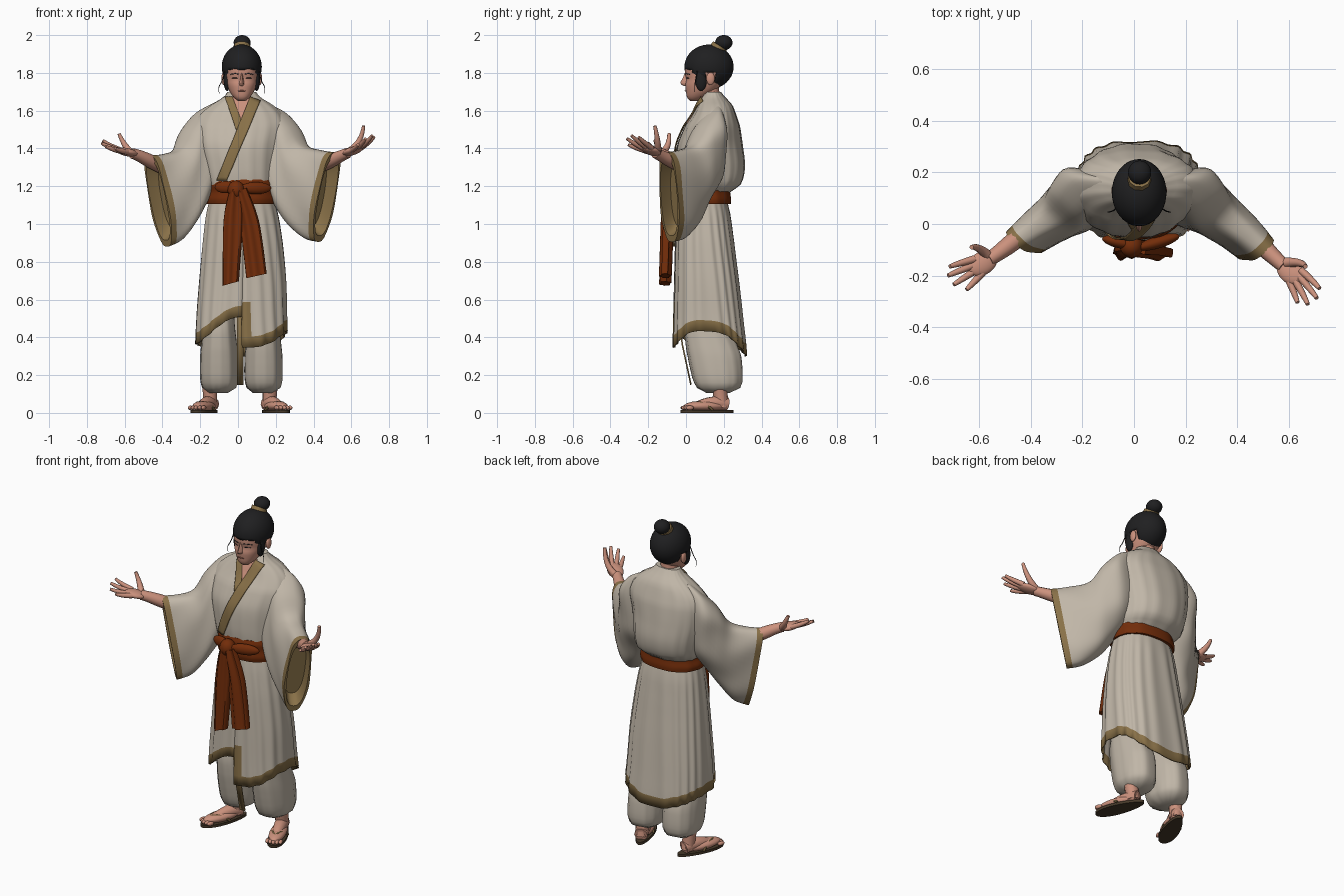
import bpy, bmesh, math
from mathutils import Vector as V
from mathutils.bvhtree import BVHTree

if "Cube" in bpy.data.objects:
    bpy.data.objects.remove(bpy.data.objects["Cube"])


def mat(name, r, g, b):
    m = bpy.data.materials.new(name)
    m.diffuse_color = (r, g, b, 1)
    m.use_nodes = True
    m.node_tree.nodes["Principled BSDF"].inputs["Base Color"].default_value = m.diffuse_color
    return m


CLOTH = mat("cream cloth", .53, .47, .39)
TRIM = mat("tan trim", .25, .165, .065)
SASH = mat("rust sash", .17, .026, .003)
SKIN = mat("skin", .6, .285, .205)
HAIR = mat("black hair", .014, .014, .015)
SOLE = mat("dark sole", .06, .04, .022)
STRAP = mat("olive strap", .13, .085, .035)
LIP = mat("lip", .36, .14, .1)


def finish(name, bm, mats, smooth=True, solid=0):
    bmesh.ops.recalc_face_normals(bm, faces=bm.faces[:])
    me = bpy.data.meshes.new(name)
    bm.to_mesh(me)
    bm.free()
    for m in mats:
        me.materials.append(m)
    for p in me.polygons:
        p.use_smooth = smooth
    ob = bpy.data.objects.new(name, me)
    bpy.context.collection.objects.link(ob)
    if solid:
        mod = ob.modifiers.new("thickness", "SOLIDIFY")
        mod.thickness, mod.offset = solid, -1
    bpy.context.view_layer.objects.active = ob
    ob.select_set(True)
    bpy.ops.object.shade_smooth_by_angle(angle=math.radians(50))
    ob.select_set(False)
    return ob


def loft(name, rings, mats, rule=None, closed=True, caps=(True, True), solid=0):
    """Skin a list of point rings; rule(row, column, centre) picks the material."""
    bm = bmesh.new()
    vs = [[bm.verts.new(p) for p in r] for r in rings]
    n = len(rings[0])
    for i in range(len(vs) - 1):
        for j in range(n if closed else n - 1):
            k = (j + 1) % n
            f = bm.faces.new((vs[i][j], vs[i][k], vs[i + 1][k], vs[i + 1][j]))
            if rule:
                f.material_index = rule(i, j, f.calc_center_median())
    for on, r, row in ((caps[0], vs[0], 0), (caps[1], vs[-1], len(vs) - 2)):
        if on and closed:
            f = bm.faces.new(r)
            if rule:
                f.material_index = rule(row, 0, f.calc_center_median())
    return finish(name, bm, mats, solid=solid)


def sample(keys, t):
    """Smooth lookup in rows of (t, values...)."""
    keys = sorted(keys)
    t = min(max(t, keys[0][0]), keys[-1][0])
    i = max(k for k in range(len(keys) - 1) if keys[k][0] <= t)
    a, b = keys[i], keys[i + 1]
    p, q = keys[max(i - 1, 0)], keys[min(i + 2, len(keys) - 1)]
    s, out = (t - a[0]) / (b[0] - a[0]), []
    for w, x, y, z in zip(p[1:], a[1:], b[1:], q[1:]):
        out.append(x + .5 * s * (y - w + s * (2 * w - 5 * x + 4 * y - z + s * (3 * (x - y) + z - w))))
    return out


def soft(k, e):
    return math.copysign(abs(k) ** e, k)


def section(keys, z, a, fold=0, count=14, sq=.9):
    """Point on a rounded body section; angle 0 faces the front, turning to +x."""
    cx, rx, y0, y1 = sample(keys, z)
    s, c = soft(math.sin(a), sq), soft(-math.cos(a), sq)
    f = 1 + fold * math.sin(count * a + 1.5 * math.sin(3 * a) + 2 * z)
    return V((cx + rx * s * f, (y0 + y1) / 2 + (y1 - y0) / 2 * c * f, z))


def body(name, keys, m, rows=20, n=48, fold=0, count=14, sq=.9):
    lo, hi = min(keys)[0], max(keys)[0]
    rings = [[section(keys, lo + (hi - lo) * i / rows, 2 * math.pi * j / n, fold, count, sq)
              for j in range(n)] for i in range(rows + 1)]
    return loft(name, rings, [m])


def tube(name, pts, radii, m):
    cu = bpy.data.curves.new(name, "CURVE")
    cu.dimensions, cu.bevel_depth, cu.bevel_resolution, cu.use_fill_caps = "3D", 1, 3, True
    sp = cu.splines.new("NURBS")
    sp.points.add(len(pts) - 1)
    for p, co, r in zip(sp.points, pts, radii):
        p.co, p.radius = (*co, 1), r
    sp.order_u, sp.use_endpoint_u, sp.resolution_u = 3, True, 5
    cu.materials.append(m)
    bpy.context.collection.objects.link(bpy.data.objects.new(name, cu))


def ball(name, c, size, m, axis=(1, 0, 0), cut=None):
    bm = bmesh.new()
    bmesh.ops.create_uvsphere(bm, u_segments=40, v_segments=24, radius=1)
    if cut:
        bmesh.ops.delete(bm, geom=[f for f in bm.faces if cut(f.calc_center_median())], context="FACES")
    for v in bm.verts:
        v.co = V(v.co[i] * size[i] for i in range(3))
    bmesh.ops.rotate(bm, verts=bm.verts, matrix=V(axis).to_track_quat("X", "Z").to_matrix())
    bmesh.ops.translate(bm, verts=bm.verts, vec=V(c))
    return finish(name, bm, [m], solid=.008 if cut else 0)


# Robe upper body
torso = body("robe_top", [
    (1.15, .02, .165, -.035, .215), (1.21, .012, .2, -.05, .29), (1.3, .005, .215, -.055, .312),
    (1.42, 0, .235, -.045, .3), (1.52, .01, .245, -.005, .285), (1.58, .015, .22, .035, .265),
    (1.63, .02, .165, .06, .245), (1.67, .02, .1, .08, .21), (1.7, .02, .075, .1, .185)],
    CLOTH, 28, 72, .012, 17)
tree = BVHTree.FromPolygons([v.co for v in torso.data.vertices], [p.vertices[:] for p in torso.data.polygons])


def drape(name, left, right, m, off):
    """Lay a strip between two x-z lines onto the front of the robe."""
    def hit(x, z):
        p = tree.ray_cast(V((x, -1, z)), V((0, 1, 0)))[0] or tree.find_nearest(V((x, .08, z)))[0]
        return p + V((0, -off, 0))
    rows = []
    for i in range(25):
        a, b = [V(e[0]).lerp(V(e[1]), i / 24) for e in (left, right)]
        rows.append([hit(*a.lerp(b, j / 6)) for j in range(7)])
    loft(name, rows, [m], closed=False, solid=.006)


drape("chest_opening", ((-.03, 1.675), (.005, 1.53)), ((.07, 1.675), (.02, 1.53)), SKIN, .004)
drape("collar_under", ((-.07, 1.675), (-.01, 1.5)), ((-.03, 1.675), (.025, 1.53)), TRIM, .008)
drape("collar_over", ((.065, 1.675), (-.115, 1.23)), ((.12, 1.655), (-.06, 1.23)), TRIM, .012)

# Robe skirt, split at the front, with a trimmed uneven hem
SKIRT = [(1.17, .02, .165, -.03, .21), (1.05, .022, .19, -.045, .235), (.9, .025, .21, -.055, .255),
         (.7, .025, .228, -.06, .28), (.5, .02, .238, -.065, .302), (.3, .02, .245, -.07, .322)]
HEM = [(0, .345), (.06, .36), (.2, .43), (.3, .415), (.4, .345), (.5, .3), (.6, .33), (.7, .36), (.8, .37),
       (.88, .41), (1, .51)]
N = 110
rows = []
for i in range(23):
    row = []
    for j in range(N + 1):
        hem = sample(HEM, j / N)[0]
        z = hem if i == 22 else 1.17 + (hem + .058 - 1.17) * i / 21
        row.append(section(SKIRT, z, 2 * math.pi * j / N, .02 * min(1, i / 5), 19, .9 - .2 * i / 22))
    rows.append(row)
loft("robe_skirt", rows, [CLOTH, TRIM],
     lambda i, j, c: int(i == 21 or (j < 2 and c.z < .57)), closed=False, solid=.008)

# Trousers, gathered at the ankles
for side, cx in (("left", -.1), ("right", .135)):
    body(side + "_trouser", [
        (.105, cx - .005, .05, .11, .23), (.13, cx, .088, .06, .285), (.18, cx, .1, .035, .3),
        (.3, cx, .1, .01, .293), (.36, cx, .094, .0, .27), (.45, cx, .084, -.005, .23),
        (.6, cx, .075, .02, .2)], CLOTH, 18, 40, .02, 11)
loft("inner_trim", [[(x, y, z) for x in (-.005, .03)] for y, z in ((-.045, .58), (-.015, .36), (.03, .15))],
     [TRIM], closed=False, solid=.008)

# Sash with knot, bow loops and hanging ends
body("sash", [(1.105, .02, .188, -.05, .238), (1.13, .02, .192, -.057, .24), (1.17, .02, .183, -.056, .235),
              (1.21, .018, .186, -.06, .238), (1.235, .018, .178, -.052, .23)], SASH, 14, 60, .01, 9)
ball("sash_knot", (-.01, -.085, 1.18), (.045, .045, .05), SASH)
ball("sash_loop_right", (.095, -.07, 1.19), (.085, .024, .032), SASH, (1, .3, 0))
ball("sash_loop_left", (-.065, -.07, 1.195), (.06, .022, .032), SASH, (1, -.25, 0))
for name, keys in (("sash_end_left", [(0, -.015, 1.19, .032), (.3, -.025, 1.02, .052), (1, -.038, .685, .043)]),
                   ("sash_end_right", [(0, .015, 1.18, .032), (.3, .062, 1.0, .05), (1, .098, .725, .054)])):
    rings = []
    for i in range(15):
        x, z, w = sample(keys, i / 14)
        rings.append([(x + w * math.sin(a), -.095 - .015 * i / 14 + .028 * math.cos(a) + .007 * math.sin(x * 9 + 5 * a),
                       z + .012 * math.sin(a)) for a in [2 * math.pi * k / 32 for k in range(32)]])
    loft(name, rings, [SASH])

# Wide sleeves: rows of t, top point, bottom point, half width
R_SLEEVE = [(0, .13, .15, 1.645, .12, .15, 1.28, .08), (1, .225, .14, 1.595, .165, .13, 1.2, .115),
            (2, .29, .085, 1.52, .22, .08, 1.1, .115), (3, .345, .03, 1.42, .28, .04, 1.0, .1),
            (4, .44, -.04, 1.39, .36, -.015, .925, .082), (5, .515, -.105, 1.38, .425, -.075, .905, .07)]
L_SLEEVE = [(0, -.11, .15, 1.645, -.1, .15, 1.28, .08), (1, -.2, .14, 1.59, -.15, .13, 1.2, .115),
            (2, -.265, .08, 1.505, -.2, .08, 1.1, .115), (3, -.315, .03, 1.4, -.25, .03, 1.0, .1),
            (4, -.395, -.02, 1.37, -.31, -.01, .915, .082), (5, -.47, -.07, 1.365, -.375, -.06, .88, .068)]
for side, keys, sx in (("right", R_SLEEVE, 1), ("left", L_SLEEVE, -1)):
    rings = []
    steps = [(i * .225, 1) for i in range(21)] + [(4.55, 1), (5, 1), (5, .86), (4.5, .8), (4.2, .7)]
    for t, k in steps:
        d = sample(keys, t)
        top, bot, w = V(d[0:3]), V(d[3:6]), d[6] * k
        mid, half = (top + bot) / 2, (top - bot) / 2 * k
        ring = []
        for a in [2 * math.pi * q / 48 for q in range(48)]:
            f = 1 + .05 * math.sin(5 * a + 2.2 * t) * min(1, t) * (k == 1)
            ring.append(mid + half * soft(math.cos(a), .85)
                        + V((sx * .7, .7, 0)) * w * f * soft(math.sin(a), .75))
        rings.append(ring)
    loft(side + "_sleeve", rings, [CLOTH, TRIM], lambda i, j, c: int(i > 20))

# Forearms and open hands; each finger is (base, tip)
HANDS = (("right", (.42, -.01, 1.3), (.555, -.14, 1.365),
          [((.67, -.19, 1.41), (.72, -.25, 1.46)), ((.655, -.21, 1.405), (.71, -.288, 1.468)),
           ((.635, -.225, 1.4), (.675, -.312, 1.452)), ((.612, -.235, 1.395), (.635, -.305, 1.42))],
          [(.59, -.15, 1.385), (.655, -.145, 1.43), (.665, -.165, 1.52)]),
         ("left", (-.38, .0, 1.29), (-.535, -.12, 1.368),
          [((-.64, -.14, 1.395), (-.715, -.165, 1.442)), ((-.635, -.165, 1.39), (-.722, -.2, 1.428)),
           ((-.62, -.185, 1.385), (-.7, -.235, 1.41)), ((-.6, -.205, 1.385), (-.65, -.255, 1.4))],
          [(-.57, -.12, 1.38), (-.605, -.085, 1.42), (-.63, -.09, 1.478)]))
for side, elbow, wrist, fingers, thumb in HANDS:
    e, w = V(elbow), V(wrist)
    knuckles = sum((V(b) for b, t in fingers), V()) / 4
    tube(side + "_forearm", [e, e.lerp(w, .55), w, w.lerp(knuckles, .3)], [.036, .038, .029, .028], SKIN)
    ball(side + "_palm", w.lerp(knuckles, .6), (.062, .045, .021), SKIN, knuckles - w)
    for n, (b, t) in enumerate(fingers):
        b, t = V(b), V(t)
        bend = b.lerp(t, .55) + V((0, 0, -.006))
        tube(f"{side}_finger_{n + 1}", [b.lerp(w, .2), bend, t], [.015, .013, .008], SKIN)
    tube(side + "_thumb", thumb, [.02, .015, .009], SKIN)

# Neck and head
tube("neck", [(.02, .14, 1.58), (.02, .125, 1.66), (.02, .12, 1.77)], [.062, .052, .055], SKIN)
body("head", [(1.652, .02, .02, .022, .06), (1.668, .02, .042, .006, .1), (1.7, .02, .064, 0, .15),
              (1.74, .02, .08, -.004, .19), (1.765, .02, .086, .002, .2), (1.8, .02, .09, -.006, .22),
              (1.84, .02, .088, 0, .22), (1.9, .02, .06, .05, .19)], SKIN, 20, 40)
loft("nose", [[(.02 + x * w, y, z) for x, y in ((-1, .015), (-.5, yy + .006), (0, yy), (.5, yy + .006), (1, .015))]
              for z, w, yy in ((1.73, .012, -.008), (1.738, .018, -.026), (1.75, .015, -.03), (1.775, .01, -.016),
                               (1.8, .008, -.006))], [SKIN], closed=False)
tube("mouth", [(0, -.001, 1.704), (.02, -.007, 1.707), (.04, -.001, 1.704)], [.002, .005, .002], LIP)
for s, side in ((-1, "left"), (1, "right")):
    x = lambda d: .02 + s * d
    tube(side + "_brow", [(x(.015), -.005, 1.793), (x(.04), -.001, 1.8), (x(.062), .022, 1.79)], [.002, .003, .002], HAIR)
    tube(side + "_eye", [(x(.02), .001, 1.772), (x(.037), .004, 1.775), (x(.054), .019, 1.772)], [.001, .003, .001], HAIR)
    ball(side + "_ear", (x(.096), .13, 1.77), (.012, .022, .034), SKIN)
    ball(side + "_sideburn", (x(.078), .08, 1.762), (.018, .03, .058), HAIR)
    tube(side + "_loose_strand", [(x(.09), .06, 1.81), (x(.1), .05, 1.76), (x(.128), .045, 1.72), (x(.118), .045, 1.69)],
         [.003, .0025, .002, .001], HAIR)


# Hair cap, with the face and ears left open
def face_gap(c):
    turn = abs(math.degrees(math.atan2(c.x, -c.y)))
    return (turn < 48 and c.z < -.12) or (turn < 80 and c.z < -.8) or (80 < turn < 108 and c.z < -.25) or c.z < -.97


ball("hair", (.02, .122, 1.832), (.106, .13, .118), HAIR, cut=face_gap)
ball("bun", (.022, .2, 1.96), (.045, .046, .04), HAIR)
tube("bun_base", [(.02, .155, 1.9), (.021, .19, 1.95)], [.05, .03], HAIR)
tube("bun_tie", [(.02, .163, 1.918), (.021, .18, 1.944)], [.047, .044], TRIM)

# Feet in sandals, toes turned out
for s, side, toe, heel in ((-1, "left", (-.215, .01), (-.135, .215)), (1, "right", (.238, .01), (.155, .215))):
    t, h = V((*toe, 0)), V((*heel, 0))
    d = (t - h).normalized()
    p = V((-d.y, d.x, 0))
    rings = []
    for z in (0, .016):
        rings.append([h.lerp(t, .5) + d * .15 * math.cos(a) + p * (.05 + .01 * math.cos(a)) * math.sin(a) + V((0, 0, z))
                      for a in [2 * math.pi * k / 36 for k in range(36)]])
    loft(side + "_sandal_sole", rings, [SOLE])
    ball(side + "_foot", h.lerp(t, .56) + V((0, 0, .036)), (.118, .047, .028), SKIN, d)
    tube(side + "_instep", [h + V((0, 0, .045)), h.lerp(t, .35) + V((0, 0, .06)), h.lerp(t, .75) + V((0, 0, .035))],
         [.038, .042, .026], SKIN)
    tube(side + "_ankle", [h.lerp(t, .12) + V((0, 0, .03)), h.lerp(t, .16) + V((0, 0, .09)), h.lerp(t, .2) + V((0, 0, .17))],
         [.038, .036, .044], SKIN)
    for k in range(5):
        q = (k - 2) * .019
        ball(f"{side}_toe_{k + 1}", t + p * q + d * (.014 - abs(k - 2) * .005) + V((0, 0, .027)),
             (.022, .011, .012), SKIN, d)
    for k in (-1, 1):
        tube(f"{side}_strap_{k + 2}", [t - d * .02 + V((0, 0, .05)), h.lerp(t, .68) + p * k * .03 + V((0, 0, .068)),
                                       h.lerp(t, .45) + p * k * .05 + V((0, 0, .015))], [.007, .008, .007], STRAP)
